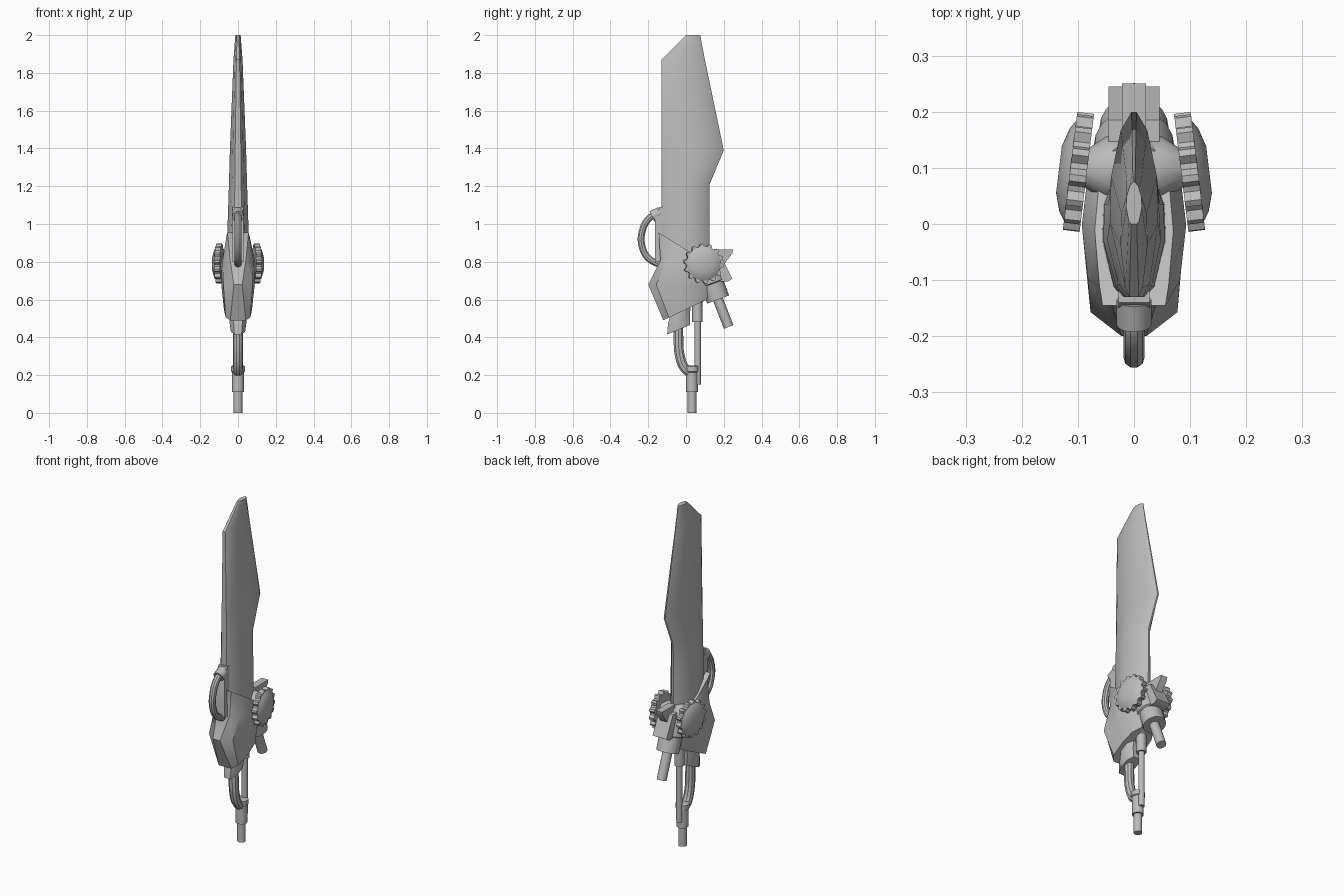
import bpy, bmesh, math
from mathutils import Vector, Matrix

if "Cube" in bpy.data.objects:
    bpy.data.objects.remove(bpy.data.objects["Cube"])

steel = bpy.data.materials.new("grey steel")
steel.use_nodes = True
grey = (0.5, 0.5, 0.5, 1)
steel.diffuse_color = grey
steel.node_tree.nodes["Principled BSDF"].inputs["Base Color"].default_value = grey


def finish(obj, angle=35):
    obj.data.materials.append(steel)
    bpy.ops.object.select_all(action='DESELECT')
    obj.select_set(True)
    bpy.context.view_layer.objects.active = obj
    bpy.ops.object.shade_smooth_by_angle(angle=math.radians(angle))
    return obj


def loft(name, rings, angle=35):
    """Skin a closed solid through rings with equal point counts."""
    bm = bmesh.new()
    loops = [[bm.verts.new(p) for p in ring] for ring in rings]
    count = len(loops[0])
    for a, b in zip(loops, loops[1:]):
        for i in range(count):
            j = (i + 1) % count
            bm.faces.new((a[i], a[j], b[j], b[i]))
    bm.faces.new(loops[0])
    bm.faces.new(loops[-1])
    bmesh.ops.recalc_face_normals(bm, faces=bm.faces)
    mesh = bpy.data.meshes.new(name)
    bm.to_mesh(mesh)
    bm.free()
    obj = bpy.data.objects.new(name, mesh)
    bpy.context.collection.objects.link(obj)
    return finish(obj, angle)


def section(front, back, half_width, shape):
    """Symmetric ring between a front and back (y, z) point."""
    f, b = Vector((0, *front)), Vector((0, *back))
    side = [(f.lerp(b, t), w * half_width) for t, w in shape]
    left = [p + Vector((w, 0, 0)) for p, w in side]
    right = [p - Vector((w, 0, 0)) for p, w in reversed(side)]
    return left + right


def turned(name, start, end, profile, sides=20):
    """Round part along an axis; profile holds (fraction, radius)."""
    start, end = Vector(start), Vector(end)
    turn = (end - start).to_track_quat('Z', 'Y')
    rings = []
    for t, r in profile:
        angles = [math.tau * i / sides for i in range(sides)]
        rings.append([start.lerp(end, t) + turn @ Vector((r * math.cos(a), r * math.sin(a), 0))
                      for a in angles])
    return loft(name, rings)


def hose(name, points, radius):
    """Smooth bent tube through (y, z) points."""
    curve = bpy.data.curves.new(name, 'CURVE')
    curve.dimensions = '3D'
    curve.bevel_depth = radius
    curve.bevel_resolution = 3
    curve.use_fill_caps = True
    spline = curve.splines.new('BEZIER')
    spline.bezier_points.add(len(points) - 1)
    for bp, (y, z) in zip(spline.bezier_points, points):
        bp.co = (0, y, z)
        bp.handle_left_type = bp.handle_right_type = 'AUTO'
    obj = bpy.data.objects.new(name, curve)
    bpy.context.collection.objects.link(obj)
    bpy.ops.object.select_all(action='DESELECT')
    obj.select_set(True)
    bpy.context.view_layer.objects.active = obj
    bpy.ops.object.convert(target='MESH')
    return finish(bpy.context.view_layer.objects.active)


def plate(name, outline, half_width):
    """Extrude a (y, z) outline sideways."""
    return loft(name, [[(x, y, z) for y, z in outline] for x in (-half_width, half_width)])


# Blade: thick in the middle, thin along the back edge
blade_shape = [(0, .35), (.07, .65), (.4, 1), (.65, .95), (.9, .55), (1, .1)]
blade_levels = [(.62, -.13, .12, .06), (1.0, -.13, .125, .055), (1.21, -.13, .125, .048),
                (1.39, -.13, .2, .043), (1.87, -.13, .1, .024), (2.0, 0, .075, .014)]
loft("blade", [section((f, z), (b, z), w, blade_shape) for z, f, b, w in blade_levels])

# Guard: faceted shell around the blade root
guard_levels = [((-.145, .955), (.12, .79), .07, .8), ((-.135, .81), (.13, .77), .093, .45),
                ((-.2, .68), (.13, .67), .088, .25), ((-.12, .49), (.11, .6), .074, .55)]
loft("guard", [section(f, b, w, [(0, n), (.13, .88), (.5, 1), (.8, .9), (1, .5)])
               for f, b, w, n in guard_levels])

# Neck under the guard
neck_shape = [(0, .5), (.3, 1), (.75, 1), (1, .5)]
loft("neck", [section((-.07, .56), (.03, .6), .05, neck_shape),
              section((-.095, .475), (.02, .52), .046, neck_shape),
              section((-.1, .415), (.02, .465), .038, neck_shape)])

# Front hand loop and its mount on the blade
plate("loop_mount", [(-.12, .8), (-.163, .8), (-.163, 1.04), (-.14, 1.09), (-.12, 1.09)], .028)
hose("front_loop", [(-.14, 1.055), (-.19, 1.035), (-.232, .96), (-.232, .88),
                    (-.2, .82), (-.14, .785)], .019)
turned("loop_collar", (0, -.135, 1.06), (0, -.18, 1.04), [(0, .031), (1, .031)], 12)

# Toothed wheels with domed caps, one on each side
TEETH, RADIUS = 14, .106


def wheel(name, side):
    place = Matrix.Translation((.1, .093, .79)) @ Matrix.Rotation(math.radians(7), 4, 'Z') \
        @ Matrix.Rotation(math.pi / 2, 4, 'Y')

    def ring(height, tip, root):
        points = []
        for i in range(TEETH * 4):
            a = math.tau * (i + .5) / (TEETH * 4)
            r = tip if i % 4 < 2 else root
            p = place @ Vector((r * math.cos(a), r * math.sin(a), height))
            points.append((side * p.x, p.y, p.z))
        return points

    levels = [(-.016, RADIUS, .092), (.014, RADIUS, .092), (.014, .09, .09),
              (.024, .075, .075), (.034, .042, .042)]
    loft(name, [ring(*level) for level in levels], 25)


wheel("left_wheel", 1)
wheel("right_wheel", -1)
turned("axle_hub", (-.092, .098, .8), (.092, .098, .8),
       [(0, .03), (.23, .058), (.77, .058), (1, .03)], 12)

# Rear housing, its fin and the angled rod
turned("rear_housing", (0, .085, .83), (0, .17, .6),
       [(0, .062), (.2, .072), (.62, .072), (.64, .062), (1, .062)])
turned("rear_rod", (0, .15, .65), (0, .226, .455), [(0, .027), (1, .027)], 16)
plate("rear_plate", [(.12, .83), (.185, .83), (.245, .71), (.22, .695), (.13, .7)], .045)
plate("rear_spike", [(.13, .865), (.25, .865), (.245, .845), (.205, .79), (.13, .79)], .021)

# Grip: bent front hose, straight back rod, end sleeve and tip
hose("front_hose", [(-.04, .5), (-.04, .4), (-.032, .3), (-.005, .235), (.03, .21)], .027)
turned("rod_sleeve", (0, .06, .48), (0, .06, .62), [(0, .027), (.75, .027), (.8, .034), (1, .034)])
turned("back_rod", (0, .062, .15), (0, .062, .55), [(0, .017), (1, .017)], 14)
turned("end_sleeve", (0, .032, .11), (0, .032, .25),
       [(0, .031), (.75, .031), (.78, .037), (.97, .037), (1, .03)])
turned("end_tip", (0, .032, 0), (0, .032, .14), [(0, .023), (1, .023)], 16)
